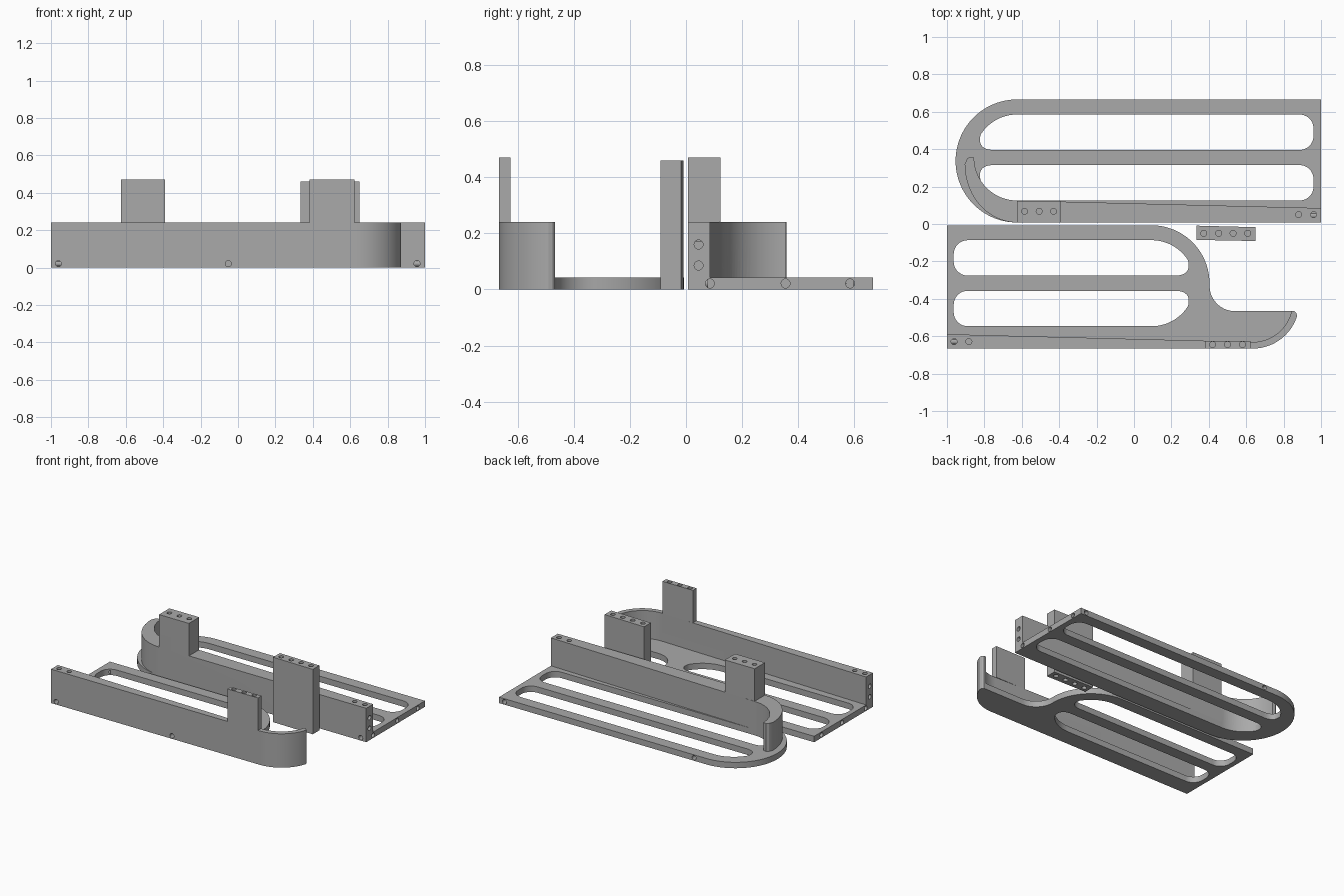
import bpy, bmesh, math
from mathutils import Matrix

if "Cube" in bpy.data.objects:
    bpy.data.objects.remove(bpy.data.objects["Cube"])

grey = bpy.data.materials.new("plain grey")
grey.diffuse_color = (0.4, 0.4, 0.4, 1)
grey.use_nodes = True
grey.node_tree.nodes["Principled BSDF"].inputs["Base Color"].default_value = grey.diffuse_color

T = 0.042    # plate thickness
H = 0.24     # wall height
TOP = 0.47   # tower height
R = 0.23     # inner arc radius
HOLE = 0.016


def arc(cx, cy, rx, ry, a0, a1, n=24):
    return [(cx + rx * math.cos(math.radians(a0 + (a1 - a0) * i / n)),
             cy + ry * math.sin(math.radians(a0 + (a1 - a0) * i / n))) for i in range(n + 1)]


def prism(name, pts, z0, z1):
    """Extrude a flat outline between two heights."""
    clean = []
    for p in pts:
        if not clean or math.dist(p, clean[-1]) > 1e-5:
            clean.append(p)
    if math.dist(clean[0], clean[-1]) < 1e-5:
        clean.pop()
    bm = bmesh.new()
    face = bm.faces.new([bm.verts.new((x, y, z0)) for x, y in clean])
    ext = bmesh.ops.extrude_face_region(bm, geom=[face])["geom"]
    bmesh.ops.translate(bm, vec=(0, 0, z1 - z0), verts=[v for v in ext if isinstance(v, bmesh.types.BMVert)])
    bmesh.ops.recalc_face_normals(bm, faces=bm.faces)
    return make(name, bm)


def make(name, bm):
    me = bpy.data.meshes.new(name)
    bm.to_mesh(me)
    bm.free()
    me.materials.append(grey)
    ob = bpy.data.objects.new(name, me)
    bpy.context.collection.objects.link(ob)
    return ob


def box(name, x0, x1, y0, y1, z0, z1):
    return prism(name, [(x0, y0), (x1, y0), (x1, y1), (x0, y1)], z0, z1)


def apply_bool(ob, other, op):
    mod = ob.modifiers.new(op, 'BOOLEAN')
    mod.operation, mod.object, mod.solver = op, other, 'EXACT'
    bpy.context.view_layer.objects.active = ob
    bpy.ops.object.modifier_apply(modifier=mod.name)
    bpy.data.objects.remove(other)


def drill(ob, spots):
    """Blind round holes; each spot is (position, axis)."""
    bm = bmesh.new()
    for pos, axis in spots:
        turn = {'x': Matrix.Rotation(math.pi / 2, 4, 'Y'),
                'y': Matrix.Rotation(math.pi / 2, 4, 'X'), 'z': Matrix()}[axis]
        bmesh.ops.create_cone(bm, cap_ends=True, segments=20, radius1=HOLE, radius2=HOLE,
                              depth=0.14, matrix=Matrix.Translation(pos) @ turn)
    apply_bool(ob, make("hole_cutter", bm), 'DIFFERENCE')


def finish(ob):
    bpy.ops.object.select_all(action='DESELECT')
    ob.select_set(True)
    bpy.context.view_layer.objects.active = ob
    bpy.ops.object.shade_smooth_by_angle(angle=math.radians(30))


def cut_slots(ob, cx, cy, length, s):
    """Two long slots either side of a rib; s = direction of the straight end."""
    near, r = 0.0405, 0.075
    p0, c, p2 = (-R * math.cos(math.radians(32)), R * math.sin(math.radians(32))), (-0.215, near), (-0.125, near)
    pts = arc(0, 0, R, R, 90, 148)
    for i in range(1, 11):
        t = i / 10
        pts.append(tuple((1 - t) ** 2 * p0[k] + 2 * t * (1 - t) * c[k] + t * t * p2[k] for k in (0, 1)))
    pts += arc(length - r, near + r, r, r, -90, 0, 10) + arc(length - r, R - r, r, r, 0, 90, 10)
    for side in (1, -1):
        slot = prism("slot_cutter", [(cx + s * u, cy + side * v) for u, v in pts], -0.1, 0.1)
        apply_bool(ob, slot, 'DIFFERENCE')


# Back tray: plate with one round end
back = prism("back_tray", [(1, 0.008), (1, 0.666)] + arc(-0.625, 0.337, 0.329, 0.329, 90, 270, 48), 0, T)
cut_slots(back, -0.625, 0.3555, 1.585, 1)
# tapered wall that curls around the round end, and its tower
wall = prism("back_wall", [(1, 0.008), (1, 0.085)] + arc(-0.625, 0.3555, R, R, 270, 180)
             + [(-0.878, 0.358), (-0.893, 0.348)]
             + arc(-0.625, 0.32, 0.28, 0.312, 180, 270), T, H)
apply_bool(back, wall, 'UNION')
apply_bool(back, box("back_tower", -0.625, -0.39, 0.008, 0.123, H, TOP), 'UNION')
drill(back, [((x, 0.068, TOP), 'z') for x in (-0.585, -0.507, -0.43)]
      + [((x, 0.05, H), 'z') for x in (0.88, 0.96)]
      + [((1, 0.045, z), 'x') for z in (0.085, 0.16)]
      + [((1, y, 0.021), 'x') for y in (0.085, 0.355, 0.585)]
      + [((0.957, 0.008, 0.021), 'y'), ((0.957, 0.666, 0.021), 'y'), ((-0.53, 0.666, 0.021), 'y')])
finish(back)

# Front tray: plate with a shorter round end flowing into a hooked tail
outer = arc(0.635, -0.418, 0.248, 0.248, -90, -17)
front = prism("front_tray", [(-1, -0.666)] + outer
              + [(0.868, -0.475), (0.858, -0.466)]
              + arc(0.54, -0.33, 0.136, 0.136, 270, 180)
              + arc(0.094, -0.318, 0.31, 0.311, 0, 90) + [(-1, -0.007)], 0, T)
cut_slots(front, 0.094, -0.3165, 1.058, -1)
# tapered wall following the tail, and its tower
wall = prism("front_wall", [(-1, -0.666)] + outer
             + [(0.868, -0.475), (0.858, -0.466), (0.842, -0.466)]
             + arc(0.635, -0.418, 0.213, 0.213, -14, -90) + [(-1, -0.589)], T, H)
apply_bool(front, wall, 'UNION')
apply_bool(front, box("front_tower", 0.383, 0.623, -0.666, -0.626, H, TOP), 'UNION')
drill(front, [((x, -0.645, TOP), 'z') for x in (0.42, 0.5, 0.58)]
      + [((x, -0.629, H), 'z') for x in (-0.962, -0.883)]
      + [((-1, -0.629, z), 'x') for z in (0.085, 0.16)]
      + [((-1, y, 0.021), 'x') for y in (-0.585, -0.32, -0.09)]
      + [((x, -0.666, 0.021), 'y') for x in (-0.96, -0.052)])
finish(front)

# Loose upright block with holes at both ends
block = prism("loose_block", [(0.335, -0.085), (0.65, -0.091), (0.65, -0.017), (0.335, -0.009)], 0, 0.46)
drill(block, [((x, -0.05, z), 'z') for x in (0.373, 0.453, 0.53, 0.608) for z in (0, 0.46)])
finish(block)
